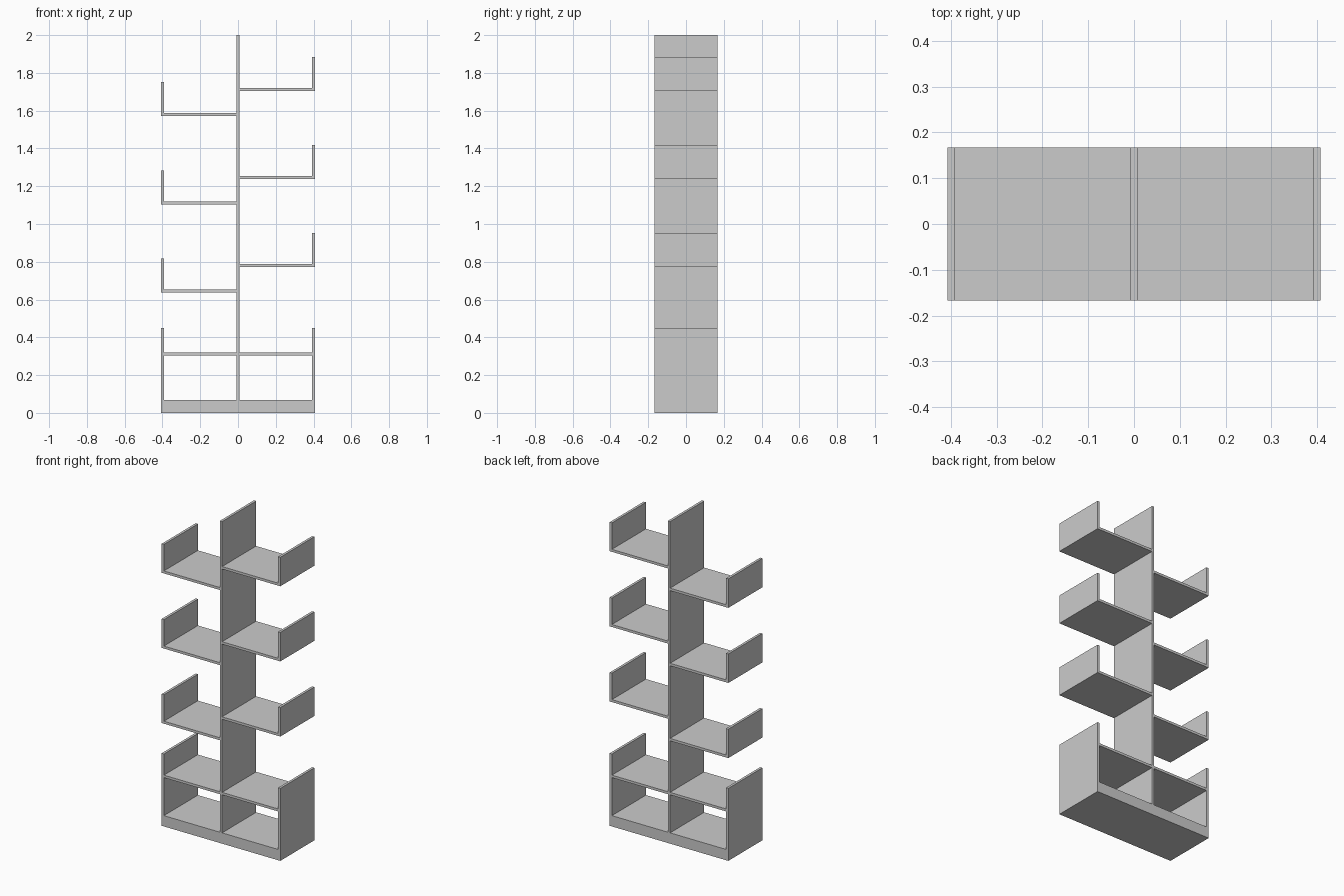
import bpy, bmesh

if "Cube" in bpy.data.objects:
    bpy.data.objects.remove(bpy.data.objects["Cube"])

T = 0.0155       # board thickness
W = 0.4075       # half width
D = 0.167        # half depth
H = T / 2        # half of the central board
BASE = 0.067     # plinth height


def extrude_profile(name, pts):
    """Extrude an x/z outline through the full depth."""
    bm = bmesh.new()
    face = bm.faces.new([bm.verts.new((x, -D, z)) for x, z in pts])
    ext = bmesh.ops.extrude_face_region(bm, geom=[face])
    verts = [v for v in ext["geom"] if isinstance(v, bmesh.types.BMVert)]
    bmesh.ops.translate(bm, verts=verts, vec=(0, 2 * D, 0))
    bmesh.ops.recalc_face_normals(bm, faces=bm.faces[:])
    mesh = bpy.data.meshes.new(name)
    bm.to_mesh(mesh)
    bm.free()
    obj = bpy.data.objects.new(name, mesh)
    bpy.context.collection.objects.link(obj)
    return obj


def board(name, x0, x1, z0, z1):
    return extrude_profile(name, [(x0, z0), (x1, z0), (x1, z1), (x0, z1)])


# Plinth with both lower side panels as one U-shaped body
extrude_profile("base_cabinet", [
    (-W, 0), (W, 0), (W, 0.45), (W - T, 0.45), (W - T, BASE),
    (-W + T, BASE), (-W + T, 0.45), (-W, 0.45)])

# Central upright
board("central_upright", -H, H, BASE, 2.0)

for side, s, first in (("left", -1, 0.638), ("right", 1, 0.772)):
    # Shelf inside the base cabinet
    board(f"{side}_lower_shelf", s * H, s * (W - T), 0.303, 0.303 + T)
    # Staggered L-shaped shelves with upturned ends
    for i in range(3):
        z = first + i * 0.4665
        extrude_profile(f"{side}_shelf_{i + 1}", [
            (s * H, z), (s * W, z), (s * W, z + 0.18),
            (s * (W - T), z + 0.18), (s * (W - T), z + T), (s * H, z + T)])
